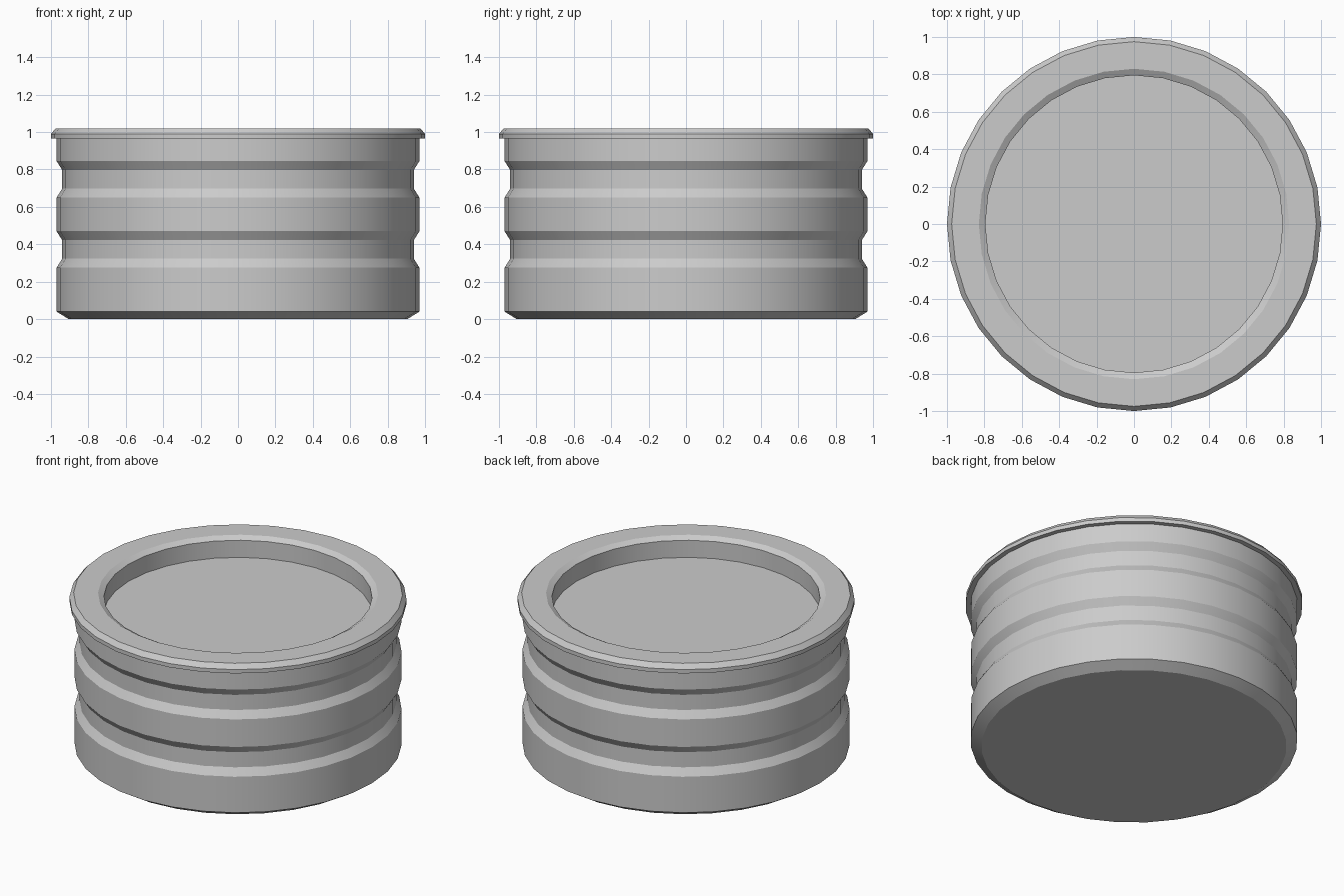
import bpy, math

if "Cube" in bpy.data.objects:
    bpy.data.objects.remove(bpy.data.objects["Cube"])

SIDES = 32


def lathe(name, profile):
    """Revolve a (radius, z) profile around z; radius 0 makes a pole-free cap."""
    verts, faces = [], []
    for r, z in profile:
        for i in range(SIDES):
            a = 2 * math.pi * i / SIDES
            verts.append((r * math.cos(a), r * math.sin(a), z))
    for k in range(len(profile) - 1):
        for i in range(SIDES):
            j = (i + 1) % SIDES
            lo, hi = k * SIDES, (k + 1) * SIDES
            faces.append((lo + i, lo + j, hi + j, hi + i))
    # flat caps on the first and last rings
    faces.append(tuple(reversed(range(SIDES))))
    last = (len(profile) - 1) * SIDES
    faces.append(tuple(range(last, last + SIDES)))
    mesh = bpy.data.meshes.new(name)
    mesh.from_pydata(verts, [], faces)
    obj = bpy.data.objects.new(name, mesh)
    bpy.context.collection.objects.link(obj)
    bpy.ops.object.select_all(action='DESELECT')
    obj.select_set(True)
    bpy.context.view_layer.objects.active = obj
    bpy.ops.object.shade_smooth_by_angle(angle=math.radians(25))
    return obj


WALL, GROOVE = 0.97, 0.94

# chamfered base
profile = [(0.905, 0.0), (WALL, 0.04)]

# two grooves around the wall
for z in (0.275, 0.65):
    profile += [(WALL, z), (GROOVE, z + 0.048),
                (GROOVE, z + 0.147), (WALL, z + 0.195)]

# overhanging lip, then the bevelled recess down to the lid panel
profile += [(WALL, 0.965), (1.0, 0.965), (1.0, 0.99), (0.975, 1.02),
            (0.83, 1.02), (0.795, 1.0), (0.795, 0.888)]

lathe("tin_can", profile)
